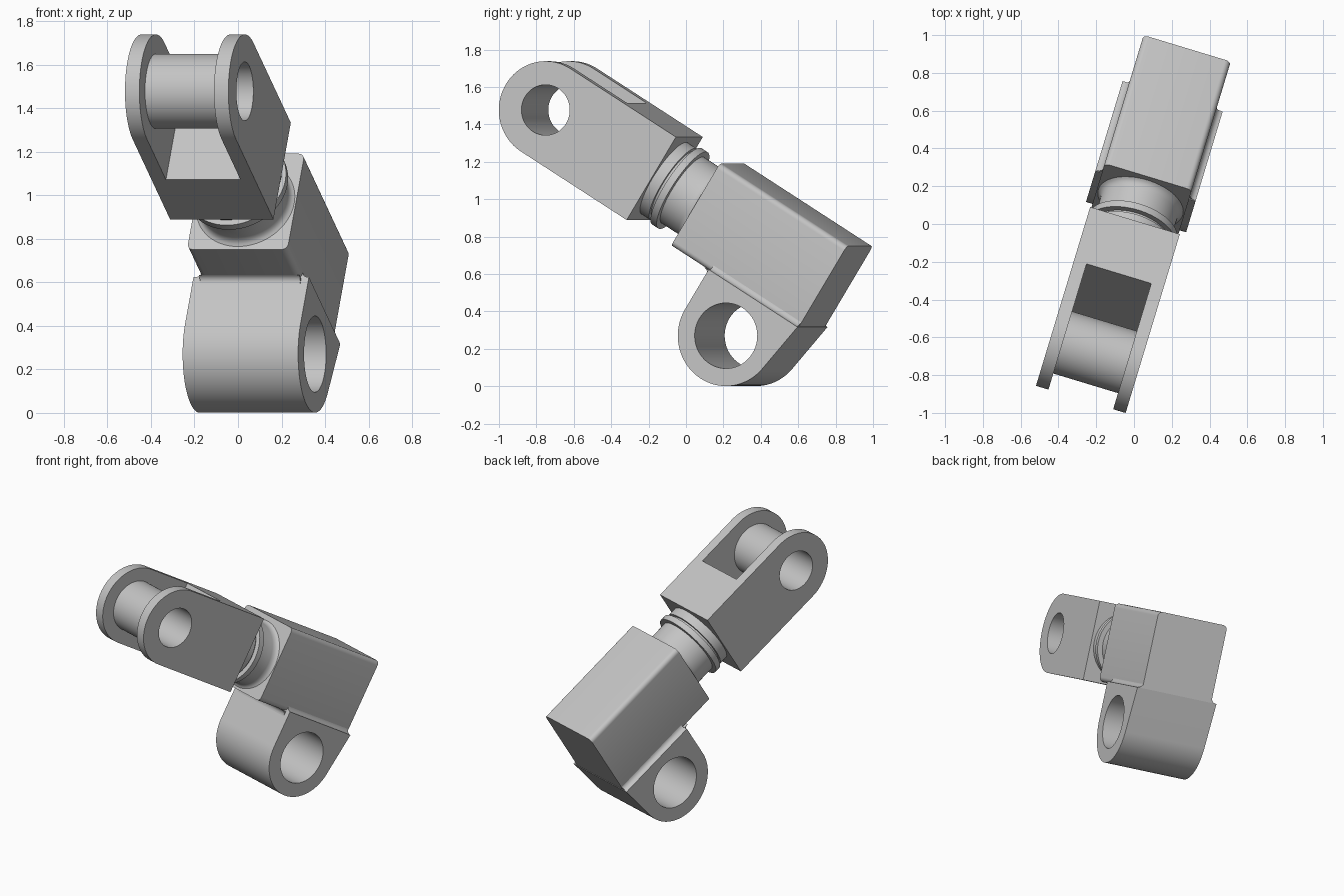
import bpy, bmesh, math
from mathutils import Matrix, Vector

if "Cube" in bpy.data.objects:
    bpy.data.objects.remove(bpy.data.objects["Cube"])

# Local frame: x across the part, y along the main axis, z up; origin at the fork pin
PLACE = (Matrix.Translation((-0.206, -0.679, 1.477))
         @ Matrix.Rotation(math.radians(-16.86), 4, 'Z')
         @ Matrix.Rotation(math.radians(-31.8), 4, 'X'))

steel = bpy.data.materials.new("grey_steel")
steel.use_nodes = True
GREY = (0.55, 0.55, 0.55, 1)
steel.diffuse_color = GREY
steel.node_tree.nodes["Principled BSDF"].inputs["Base Color"].default_value = GREY


def finish(name, bm):
    bmesh.ops.recalc_face_normals(bm, faces=bm.faces)
    mesh = bpy.data.meshes.new(name)
    bm.to_mesh(mesh)
    bm.free()
    mesh.materials.append(steel)
    obj = bpy.data.objects.new(name, mesh)
    bpy.context.collection.objects.link(obj)
    obj.matrix_world = PLACE
    return obj


def smooth(obj):
    bpy.ops.object.select_all(action='DESELECT')
    obj.select_set(True)
    bpy.context.view_layer.objects.active = obj
    bpy.ops.object.shade_smooth_by_angle(angle=math.radians(30))


def arc(cy, cz, r, start, end, n=48):
    steps = [math.radians(start + (end - start) * i / n) for i in range(n + 1)]
    return [(cy + r * math.cos(t), cz + r * math.sin(t)) for t in steps]


def circle(cy, cz, r, n=64):
    return arc(cy, cz, r, 0, 360, n)[:-1]


def prism(name, loops, low, high, along='x'):
    """Extrude outlines (the later ones are holes) from low to high."""
    bm = bmesh.new()
    for loop in loops:
        vs = [bm.verts.new((low, u, v) if along == 'x' else (u, low, v)) for u, v in loop]
        for i, v in enumerate(vs):
            bm.edges.new((v, vs[i - 1]))
    bmesh.ops.triangle_fill(bm, edges=bm.edges[:], use_beauty=True)
    bmesh.ops.dissolve_limit(bm, angle_limit=0.01, verts=[], edges=bm.edges[:])
    out = bmesh.ops.extrude_face_region(bm, geom=bm.faces[:])
    shift = Vector((high - low, 0, 0) if along == 'x' else (0, high - low, 0))
    bmesh.ops.translate(bm, vec=shift, verts=[g for g in out["geom"] if isinstance(g, bmesh.types.BMVert)])
    return finish(name, bm)


def box(name, low, high, bevel=0):
    bm = bmesh.new()
    bmesh.ops.create_cube(bm, size=1)
    low, high = Vector(low), Vector(high)
    bmesh.ops.scale(bm, vec=high - low, verts=bm.verts)
    bmesh.ops.translate(bm, vec=(low + high) / 2, verts=bm.verts)
    if bevel:
        # round only the edges that run along the main axis
        long_edges = [e for e in bm.edges
                      if abs(e.verts[0].co.y - e.verts[1].co.y) > 0.1]
        bmesh.ops.bevel(bm, geom=long_edges, offset=bevel, segments=6,
                        profile=0.5, affect='EDGES')
    return finish(name, bm)


# Fork: rounded outline with a pin hole, slotted down the middle
outline = arc(0, 0, 0.261, 90, 270) + [(0.695, -0.261), (0.695, 0.261)]
fork = prism("fork", [outline, circle(0, 0, 0.135)], -0.248, 0.248)
slot = box("slot_cutter", (-0.179, -0.5, -0.5), (0.179, 0.35, 0.5))
slot.hide_render = True
cut = fork.modifiers.new("slot", 'BOOLEAN')
cut.object, cut.operation, cut.solver = slot, 'DIFFERENCE', 'EXACT'
bpy.context.view_layer.objects.active = fork
bpy.ops.object.modifier_apply(modifier="slot")
bpy.data.objects.remove(slot)
smooth(fork)

# Bushing between the fork cheeks
smooth(prism("bushing", [circle(0, 0, 0.172), circle(0, 0, 0.135)], -0.18, 0.18))

# Turned neck with collar and root fillet
profile = [(0.69, 0), (0.69, 0.228), (0.755, 0.228), (0.755, 0.21), (0.775, 0.21),
           (0.775, 0.243), (0.815, 0.243), (0.815, 0.21), (0.935, 0.21),
           (0.955, 0.214), (0.97, 0.224), (0.98, 0.24), (0.98, 0)]
bm = bmesh.new()
vs = [bm.verts.new((0, a, r)) for a, r in profile]
edges = [bm.edges.new(pair) for pair in zip(vs, vs[1:])]
bmesh.ops.spin(bm, geom=vs + edges, cent=(0, 0, 0), axis=(0, 1, 0),
               angle=math.tau, steps=64, use_duplicate=False)
bmesh.ops.remove_doubles(bm, verts=bm.verts, dist=0.0005)
smooth(finish("neck", bm))

# Body block
smooth(box("body_block", (-0.241, 0.976, -0.25), (0.241, 1.812, 0.268), 0.03))

# Lower eye: round boss running tangentially up to the block
outline = arc(1.5, -0.49, 0.269, -180, -10) + [(1.815, -0.24), (1.231, -0.24)]
smooth(prism("lower_eye", [outline, circle(1.5, -0.49, 0.175)], -0.277, 0.277))

# Fillets where the eye meets the block
for side, name in ((1, "left"), (-1, "right")):
    curve = arc(0.275, -0.205, 0.035, 180, 270, 6) + [(0.2, -0.24), (0.2, -0.205)]
    smooth(prism(name + "_fillet", [[(side * x, z) for x, z in curve]], 1.235, 1.81, 'y'))
curve = arc(1.196, -0.285, 0.035, 0, 90, 6) + [(1.25, -0.25), (1.25, -0.285)]
smooth(prism("front_fillet", [curve], -0.241, 0.241))
